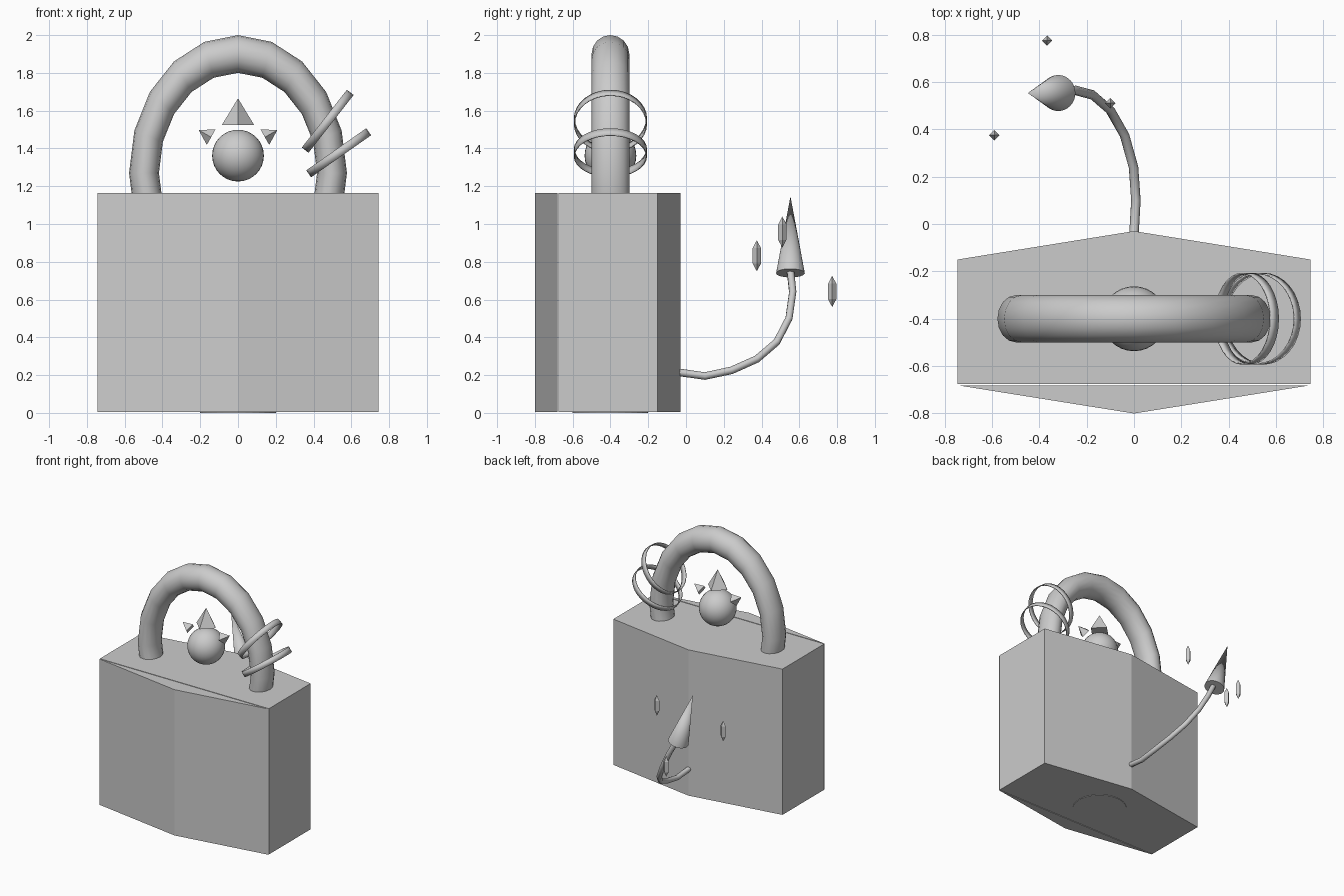
import bpy, math
from mathutils import Vector

if "Cube" in bpy.data.objects:
    bpy.data.objects.remove(bpy.data.objects["Cube"])

YC = -0.4  # depth centre of the lock


def prism(name, pts, z0, z1):
    """Vertical prism from a plan outline (counter-clockwise)."""
    n = len(pts)
    verts = [(x, y, z0) for x, y in pts] + [(x, y, z1) for x, y in pts]
    faces = [list(range(n))[::-1], list(range(n, 2 * n))]
    faces += [[i, (i + 1) % n, (i + 1) % n + n, i + n] for i in range(n)]
    me = bpy.data.meshes.new(name)
    me.from_pydata(verts, [], faces)
    ob = bpy.data.objects.new(name, me)
    bpy.context.collection.objects.link(ob)
    return ob


def cone(name, base, tip, r, sides, spin=0.0):
    """Cone given by base centre and tip."""
    base, tip = Vector(base), Vector(tip)
    d = tip - base
    bpy.ops.mesh.primitive_cone_add(vertices=sides, radius1=r, radius2=0, depth=d.length,
                                    location=(base + tip) / 2)
    ob = bpy.context.object
    ob.name = name
    tilt = math.atan2(d.x, d.z)  # all cones lean in the xz plane
    ob.rotation_euler = (0, tilt, spin)
    return ob


def smooth(angle=40):
    bpy.ops.object.shade_smooth_by_angle(angle=math.radians(angle))


# Lock body: centre block, front wedge with a hairline seam, back wedge
W, F, B, TOP = 0.745, -0.675, -0.15, 1.165
prism("body_block", [(-W, F), (W, F), (W, B), (0, -0.03), (-W, B)], 0.004, TOP)
prism("body_front", [(-W, F - 0.006), (0, -0.8), (W, F - 0.006)], 0.004, TOP)

# Disc flush with the underside
bpy.ops.mesh.primitive_cylinder_add(vertices=32, radius=0.2, depth=0.02, location=(0, YC, 0.01))
bpy.context.object.name = "bottom_disc"

# Shackle: squashed torus, lower part hidden in the body
bpy.ops.mesh.primitive_torus_add(major_segments=20, minor_segments=16, major_radius=0.63,
                                 minor_radius=0.1, location=(0, YC, 1.27),
                                 rotation=(math.pi / 2, 0, 0))
shackle = bpy.context.object
shackle.name = "shackle"
shackle.scale.x = 0.79
smooth()

# Ball with a three-spike crown
bpy.ops.mesh.primitive_uv_sphere_add(segments=32, ring_count=16, radius=0.137,
                                     location=(0, YC, 1.362))
bpy.context.object.name = "ball"
smooth()
cone("crown_spike_middle", (0, YC, 1.525), (0, YC, 1.665), 0.085, 4)
for side, s in (("left", -1), ("right", 1)):
    cone("crown_spike_" + side, (s * 0.142, YC, 1.46), (s * 0.208, YC, 1.497), 0.047, 4)

# Thin tilted bands around the right leg of the shackle
for name, x, z, ang in (("upper_band", 0.475, 1.544, 52), ("lower_band", 0.533, 1.377, 35)):
    bpy.ops.mesh.primitive_cylinder_add(vertices=32, radius=0.194, depth=0.045,
                                        end_fill_type='NOTHING', location=(x, YC, z),
                                        rotation=(0, -math.radians(ang), 0))
    bpy.context.object.name = name
    smooth()
    mod = bpy.context.object.modifiers.new("thickness", 'SOLIDIFY')
    mod.thickness = 0.006

# Curling tail swept along a path
path = [(0, -0.12, 0.24), (0, -0.04, 0.215), (0.008, 0.1, 0.195), (-0.002, 0.24, 0.225),
        (-0.04, 0.375, 0.285), (-0.1, 0.48, 0.375), (-0.175, 0.545, 0.5),
        (-0.25, 0.565, 0.64), (-0.31, 0.553, 0.75)]
cu = bpy.data.curves.new("tail", 'CURVE')
cu.dimensions = '3D'
cu.bevel_depth = 0.02
cu.bevel_resolution = 2
cu.use_fill_caps = True
sp = cu.splines.new('POLY')
sp.points.add(len(path) - 1)
for p, co in zip(sp.points, path):
    p.co = (*co, 1)
bpy.context.collection.objects.link(bpy.data.objects.new("tail", cu))

# Tail tip
cone("tail_tip", (-0.32, 0.553, 0.74), (-0.448, 0.553, 1.146), 0.076, 32)
smooth()

# Floating diamonds around the tail tip
for i, loc in enumerate([(-0.59, 0.375, 0.832), (-0.1, 0.51, 0.957), (-0.367, 0.774, 0.643)]):
    bpy.ops.mesh.primitive_uv_sphere_add(segments=4, ring_count=2, radius=0.025, location=loc)
    gem = bpy.context.object
    gem.name = f"diamond_{i + 1}"
    gem.scale.z = 3.3
